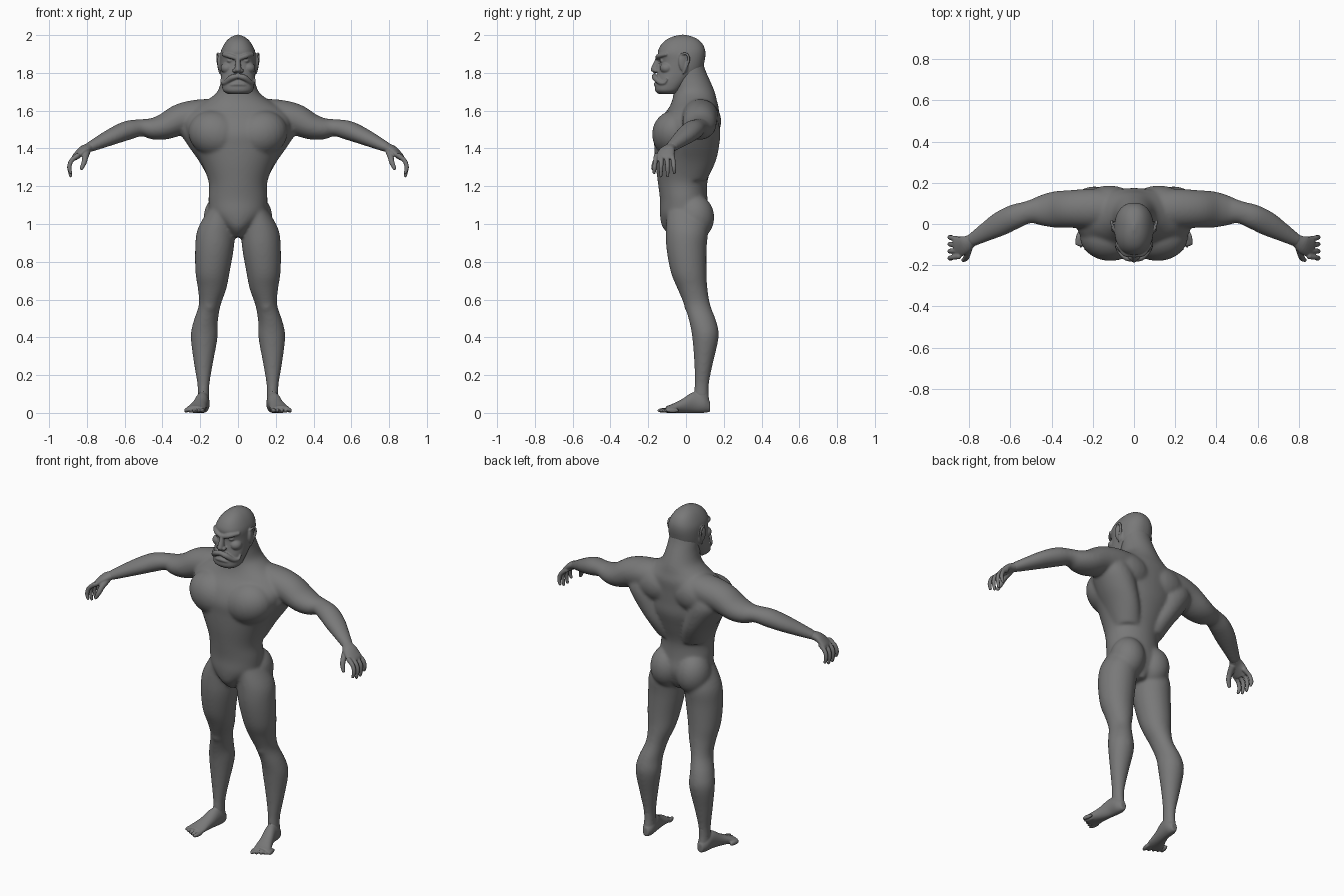
import bpy, bmesh, math
from mathutils import Vector, Matrix, Euler

X, Y, Z = Vector((1, 0, 0)), Vector((0, 1, 0)), Vector((0, 0, 1))
skin = bpy.data.materials.new("dark_grey")
skin.diffuse_color = (.19, .19, .19, 1)


def catmull(p, steps):
    """Smoothly resample a list of equal-length tuples."""
    out = []
    for i in range(len(p) - 1):
        a, b, c, d = p[max(i - 1, 0)], p[i], p[i + 1], p[min(i + 2, len(p) - 1)]
        for k in range(steps):
            t = k / steps
            out.append([0.5 * (2 * q + (r - o) * t + (2 * o - 5 * q + 4 * r - s) * t * t
                               + (3 * q - o - 3 * r + s) * t ** 3)
                        for o, q, r, s in zip(a, b, c, d)])
    return out + [list(p[-1])]


def loft(bm, secs, ref=Y, axis=None, power=2.0, n=32, steps=4):
    """Skin through sections (x, y, z, side radius, ref radius)."""
    pts = catmull(secs, steps)
    rings = []
    for i, s in enumerate(pts):
        c = Vector(s[:3])
        t = axis or (Vector(pts[min(i + 1, len(pts) - 1)][:3]) - Vector(pts[max(i - 1, 0)][:3])).normalized()
        v = (ref - t * ref.dot(t)).normalized()
        u = v.cross(t)
        ring = []
        for k in range(n):
            an = 2 * math.pi * k / n
            ca, sa = math.cos(an), math.sin(an)
            ca = math.copysign(abs(ca) ** (2 / power), ca)
            sa = math.copysign(abs(sa) ** (2 / power), sa)
            ring.append(bm.verts.new(c + u * ca * max(s[3], .002) + v * sa * max(s[4], .002)))
        rings.append(ring)
    for a, b in zip(rings, rings[1:]):
        for k in range(n):
            bm.faces.new((a[k], a[(k + 1) % n], b[(k + 1) % n], b[k]))
    bm.faces.new(rings[0])
    bm.faces.new(rings[-1])


def tube(bm, pts, ref=Y):
    """Round tube through (x, y, z, radius) with rounded ends."""
    loft(bm, [(*p, p[3]) for p in pts], ref, n=16)
    for p in (pts[0], pts[-1]):
        ball(bm, p[:3], (p[3],) * 3)


def ball(bm, c, r, rot=(0, 0, 0)):
    bmesh.ops.create_uvsphere(bm, u_segments=24, v_segments=16, radius=1,
                              matrix=Matrix.LocRotScale(Vector(c), Euler(rot), Vector(r)))


def mirror(bm):
    d = bmesh.ops.duplicate(bm, geom=bm.verts[:] + bm.edges[:] + bm.faces[:])["geom"]
    for v in d:
        if isinstance(v, bmesh.types.BMVert):
            v.co.x *= -1


def finish(bm, name, voxel, smooth):
    """Fuse overlapping volumes into one smooth skin."""
    bmesh.ops.recalc_face_normals(bm, faces=bm.faces[:])
    me = bpy.data.meshes.new(name)
    bm.to_mesh(me)
    bm.free()
    me.materials.append(skin)
    ob = bpy.data.objects.new(name, me)
    bpy.context.collection.objects.link(ob)
    m = ob.modifiers.new("fuse", 'REMESH')
    m.mode, m.voxel_size, m.use_smooth_shade = 'VOXEL', voxel, True
    s = ob.modifiers.new("soften", 'SMOOTH')
    s.factor, s.iterations = 0.5, smooth


# ---------- feet ----------
feet = bmesh.new()
loft(feet, [(.183, .084, .15, .029, .035), (.183, .081, .10, .029, .038), (.183, .08, .05, .031, .045)], axis=Z)
loft(feet, [(.182, .128, .032, .018, .026), (.184, .095, .046, .034, .046), (.19, .04, .055, .036, .055),
            (.205, -.02, .037, .041, .037), (.222, -.08, .022, .052, .022),
            (.228, -.105, .018, .048, .018)], ref=Z, axis=-Y)
for i in range(5):
    ball(feet, (.186 + .022 * i, -.118 + .012 * i, .013), (.012 - .0008 * i, .036, .013), (0, 0, .2))
mirror(feet)
finish(feet, "feet", .005, 3)

# ---------- hands: palm, four fingers, thumb ----------
hands = bmesh.new()
loft(hands, [(.745, -.055, 1.427, .036, .029), (.785, -.078, 1.407, .030, .024), (.82, -.1, 1.39, .043, .023),
             (.855, -.112, 1.36, .050, .017), (.868, -.115, 1.345, .046, .013)], ref=Z)
for i, tip in enumerate((1.272, 1.255, 1.255, 1.272)):
    y, spread = -.073 - .028 * i, .006 * (1.5 - i)
    tube(hands, [(.85, y, 1.362, .0135), (.882, y + spread * .6, 1.335, .012),
                 (.893, y + spread, 1.30, .0115), (.886, y + spread * 1.3, tip, .0085)])
tube(hands, [(.80, -.11, 1.385, .02), (.808, -.145, 1.355, .016), (.815, -.165, 1.325, .014),
             (.828, -.175, 1.295, .010)])
mirror(hands)
finish(hands, "hands", .004, 3)

# ---------- body: one side first ----------
body = bmesh.new()

# leg
loft(body, [(.09, 0, 1.07, .07, .10), (.115, .005, .97, .100, .111), (.125, .003, .865, .102, .106),
            (.135, .015, .74, .090, .094), (.137, .035, .655, .075, .079), (.15, .06, .57, .058, .069),
            (.172, .09, .48, .065, .072), (.179, .103, .40, .071, .070), (.183, .093, .26, .050, .049),
            (.183, .083, .15, .032, .038), (.183, .08, .08, .031, .040)], axis=Z)
# kneecap and glute
ball(body, (.152, .025, .575), (.038, .036, .05))
ball(body, (.086, .048, 1.035), (.096, .102, .12))

# shoulder and arm
loft(body, [(.08, .075, 1.58, .09, .082), (.2, .075, 1.575, .096, .085), (.3, .073, 1.555, .092, .083),
            (.385, .07, 1.517, .088, .070), (.45, .065, 1.505, .074, .058), (.51, .058, 1.51, .055, .045),
            (.58, .035, 1.497, .060, .051), (.65, 0, 1.47, .059, .046), (.72, -.04, 1.438, .046, .037),
            (.785, -.078, 1.407, .033, .027), (.80, -.088, 1.40, .030, .023)], ref=Z)

# chest, flank and upper back muscles
ball(body, (.115, -.058, 1.475), (.15, .122, .125), (0, -.3, 0))
loft(body, [(.075, .03, 1.23, .075, .08), (.12, .045, 1.33, .085, .112), (.165, .055, 1.42, .103, .122),
            (.20, .065, 1.50, .113, .116), (.21, .07, 1.57, .09, .09)], axis=Z)
ball(body, (.12, .085, 1.545), (.14, .102, .11))
mirror(body)

# torso and neck
loft(body, [(0, .005, .93, .035, .075), (0, -.008, .98, .075, .115), (0, -.006, 1.05, .145, .132),
            (0, -.012, 1.13, .156, .126), (0, -.018, 1.22, .155, .131), (0, -.01, 1.32, .192, .152),
            (0, 0, 1.41, .24, .168), (0, 0, 1.48, .272, .170), (0, .015, 1.55, .28, .157),
            (0, .04, 1.61, .24, .134), (0, .045, 1.655, .165, .118), (0, .043, 1.70, .110, .109),
            (0, .03, 1.76, .090, .097), (0, .018, 1.82, .083, .083),
            (0, .015, 1.88, .07, .07)], axis=Z, n=48)
finish(body, "body", .0075, 16)

# ---------- head ----------
head = bmesh.new()
# brow, eye, cheek
tube(head, [(.010, -.150, 1.878, .012), (.045, -.143, 1.890, .013), (.078, -.106, 1.898, .009)])
ball(head, (.042, -.122, 1.864), (.017, .018, .011))
ball(head, (.056, -.102, 1.825), (.036, .036, .03))
# nostril
ball(head, (.017, -.158, 1.812), (.013, .016, .011))
# ear: rim and inner shell
ball(head, (.094, -.012, 1.85), (.013, .028, .05), (.2, 0, .35))
tube(head, [(.092, -.035, 1.87, .005), (.102, -.025, 1.898, .006), (.108, .006, 1.898, .007),
            (.107, .013, 1.86, .007), (.096, -.014, 1.80, .006)], ref=X)
# moustache and lower lip
tube(head, [(.004, -.168, 1.782, .013), (.035, -.163, 1.774, .016), (.065, -.138, 1.750, .013),
            (.082, -.114, 1.748, .009), (.089, -.102, 1.766, .005)])
tube(head, [(0, -.160, 1.741, .011), (.03, -.155, 1.737, .010), (.055, -.137, 1.727, .007)])
mirror(head)

# skull and jaw given as height, front, back, half width
profile = [(1.688, -.145, -.05, .055), (1.705, -.163, -.03, .078), (1.735, -.164, .0, .086),
           (1.77, -.158, .035, .090), (1.81, -.148, .082, .093), (1.86, -.140, .098, .095),
           (1.905, -.150, .103, .093), (1.94, -.138, .095, .080), (1.97, -.112, .073, .060),
           (1.99, -.075, .038, .036), (2.002, -.03, -.005, .006)]
loft(head, [(0, (f + b) / 2, z, w, (b - f) / 2) for z, f, b, w in profile], axis=Z, power=2.3, n=48)
# nose
loft(head, [(0, -.142, 1.89, .012, .014), (0, -.152, 1.86, .013, .017), (0, -.161, 1.83, .017, .022),
            (0, -.163, 1.812, .018, .024), (0, -.155, 1.80, .010, .012)], axis=Z, n=20)
finish(head, "head", .004, 3)
